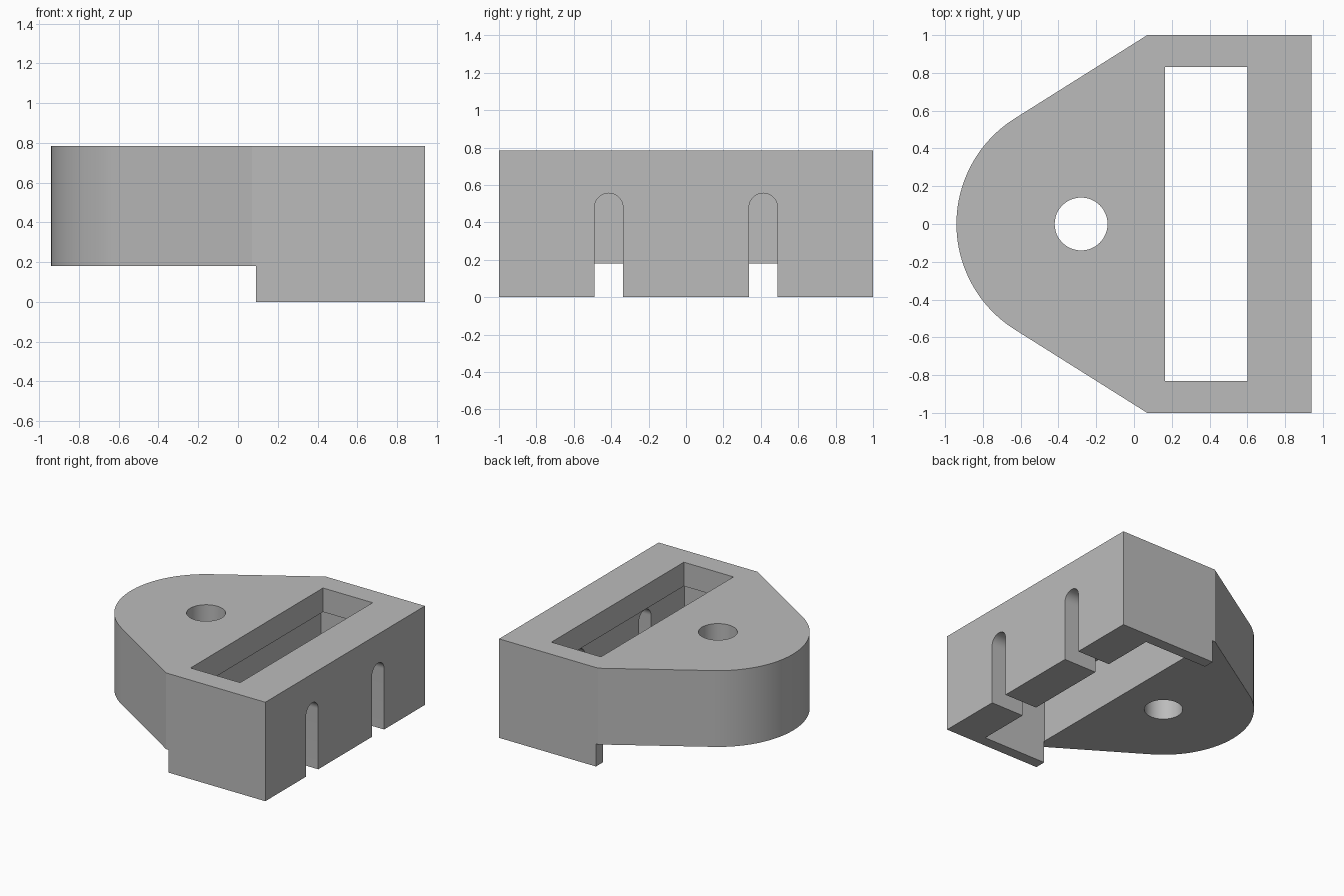
import bpy
import bmesh
from math import sin, cos, pi, atan2, acos, hypot, radians
from mathutils import Matrix, Vector

if "Cube" in bpy.data.objects:
    bpy.data.objects.remove(bpy.data.objects["Cube"])

HEIGHT = 0.785
FOOT_TOP = 0.18

grey = bpy.data.materials.new("plain_grey")
grey.use_nodes = True
grey.diffuse_color = (0.5, 0.5, 0.5, 1)
grey.node_tree.nodes["Principled BSDF"].inputs["Base Color"].default_value = (0.5, 0.5, 0.5, 1)


def arc(cx, cy, r, start, end, steps):
    angles = [start + (end - start) * i / steps for i in range(steps + 1)]
    return [(cx + r * cos(a), cy + r * sin(a)) for a in angles]


def prism(name, outline, low, high, along_x=False):
    """Extrude a closed outline along z, or along x with the outline in y and z."""
    bm = bmesh.new()
    place = (lambda p: (low, p[0], p[1])) if along_x else (lambda p: (p[0], p[1], low))
    face = bm.faces.new([bm.verts.new(place(p)) for p in outline])
    depth = Vector((high - low, 0, 0)) if along_x else Vector((0, 0, high - low))
    top = bmesh.ops.extrude_face_region(bm, geom=[face])["geom"]
    bmesh.ops.translate(bm, vec=depth, verts=[v for v in top if isinstance(v, bmesh.types.BMVert)])
    bmesh.ops.recalc_face_normals(bm, faces=bm.faces)
    mesh = bpy.data.meshes.new(name)
    bm.to_mesh(mesh)
    bm.free()
    mesh.materials.append(grey)
    obj = bpy.data.objects.new(name, mesh)
    bpy.context.collection.objects.link(obj)
    return obj


def rect(x0, x1, y):
    return [(x0, -y), (x1, -y), (x1, y), (x0, y)]


# Main body: rectangular end, tangent sides, rounded nose
nose_x, nose_r, shoulder = -0.28, 0.66, 0.07
reach = hypot(shoulder - nose_x, 1)
tangent = atan2(1, shoulder - nose_x) + acos(nose_r / reach)
outline = [(0.94, -1), (0.94, 1), (shoulder, 1)]
outline += arc(nose_x, 0, nose_r, tangent, 2 * pi - tangent, 64)
outline += [(shoulder, -1)]
body = prism("holder_body", outline, 0, HEIGHT)

# Cutters: underside relief, wide cavity, top slot, round hole, arched notches
cutters = [
    prism("relief_cutter", rect(-2, 0.09, 2), -1, FOOT_TOP),
    prism("cavity_cutter", rect(0.088, 0.65, 0.912), -1, 0.595),
    prism("slot_cutter", rect(0.165, 0.6, 0.83), 0.4, 2),
    prism("hole_cutter", arc(nose_x, 0, 0.14, 0, 2 * pi, 48)[:-1], -1, 2),
]
for side in (-1, 1):
    y, r = side * 0.413, 0.076
    arch = [(y - r, -1), (y + r, -1)] + arc(y, 0.48, r, 0, pi, 24)
    cutters.append(prism("notch_cutter", arch, 0.5, 2, along_x=True))

for cutter in cutters:
    cutter.hide_render = True
    mod = body.modifiers.new(cutter.name, "BOOLEAN")
    mod.operation = "DIFFERENCE"
    mod.solver = "EXACT"
    mod.object = cutter

# Apply the cuts and drop the cutters
bpy.context.view_layer.update()
graph = bpy.context.evaluated_depsgraph_get()
result = bpy.data.meshes.new_from_object(body.evaluated_get(graph))
body.modifiers.clear()
body.data = result
for cutter in cutters:
    bpy.data.objects.remove(cutter)

bpy.ops.object.select_all(action="DESELECT")
body.select_set(True)
bpy.context.view_layer.objects.active = body
bpy.ops.object.shade_smooth_by_angle(angle=radians(25))
